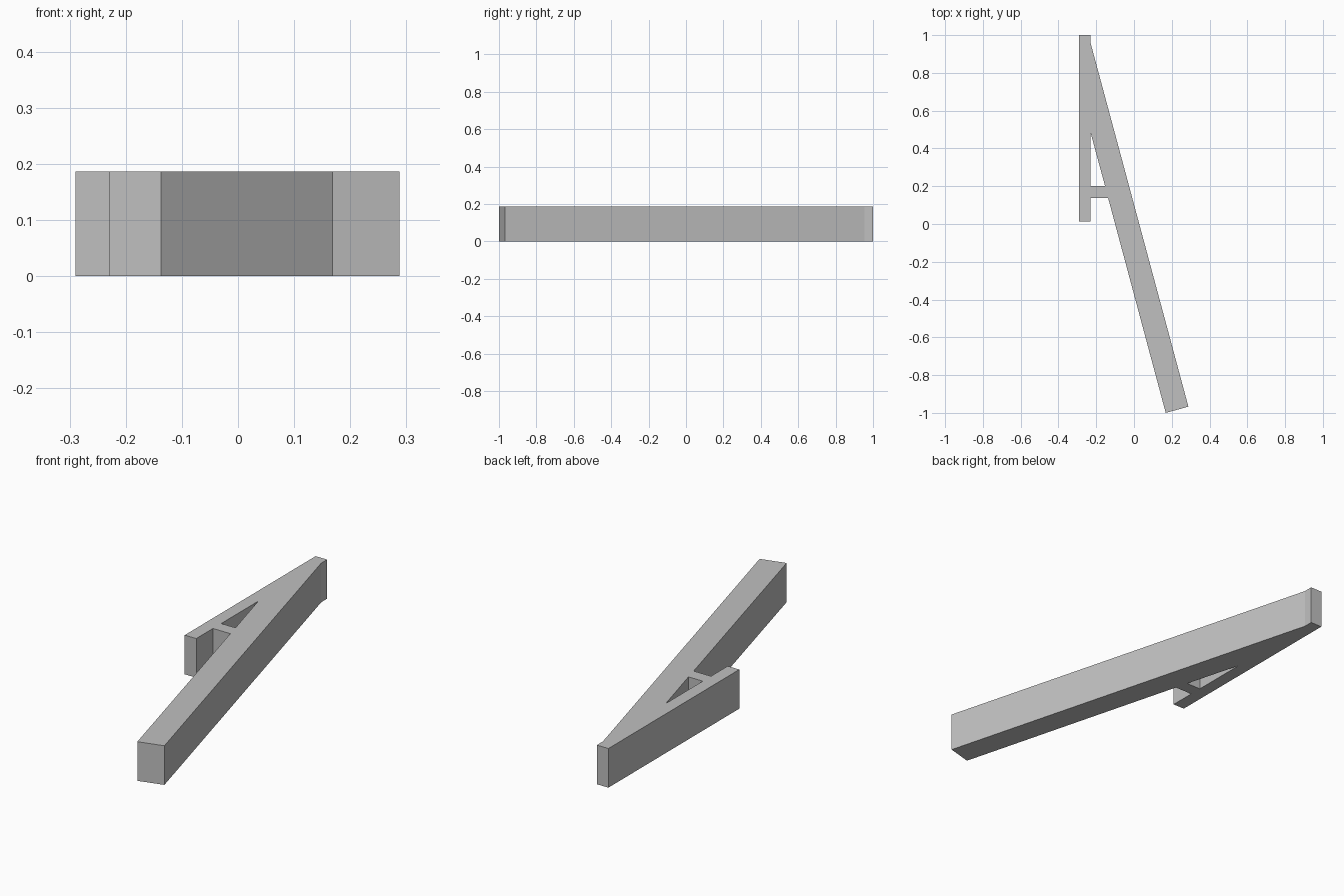
import bpy
import bmesh

cube = bpy.data.objects.get("Cube")
if cube:
    bpy.data.objects.remove(cube, do_unlink=True)

HEIGHT = 0.187

# Plan outline: straight board, slanted beam and the short brace between them
outline = [(-0.29, 1.0), (-0.229, 1.0), (-0.229, 0.955), (0.288, -0.967),
           (0.168, -1.0), (-0.137, 0.138), (-0.229, 0.138),
           (-0.229, 0.012), (-0.29, 0.012)]
# Triangular opening above the brace
opening = [(-0.229, 0.48), (-0.153, 0.2), (-0.229, 0.2)]


def add_loop(bm, points):
    verts = [bm.verts.new((x, y, 0)) for x, y in points]
    return [bm.edges.new((a, b)) for a, b in zip(verts, verts[1:] + verts[:1])]


def extruded_plate(name, loops, height, material):
    bm = bmesh.new()
    edges = [e for points in loops for e in add_loop(bm, points)]
    bmesh.ops.triangle_fill(bm, edges=edges, use_beauty=True)
    result = bmesh.ops.extrude_face_region(bm, geom=bm.faces[:],
                                           use_keep_orig=True)
    top = [g for g in result["geom"] if isinstance(g, bmesh.types.BMVert)]
    bmesh.ops.translate(bm, verts=top, vec=(0, 0, height))
    bmesh.ops.recalc_face_normals(bm, faces=bm.faces[:])
    mesh = bpy.data.meshes.new(name)
    bm.to_mesh(mesh)
    bm.free()
    mesh.materials.append(material)
    obj = bpy.data.objects.new(name, mesh)
    bpy.context.collection.objects.link(obj)
    return obj


# Plain grey finish
grey = bpy.data.materials.new("plain_grey")
grey.use_nodes = True
colour = (0.53, 0.53, 0.53, 1)
grey.diffuse_color = colour
grey.node_tree.nodes["Principled BSDF"].inputs["Base Color"].default_value = colour

extruded_plate("braced_beam", [outline, opening], HEIGHT, grey)
